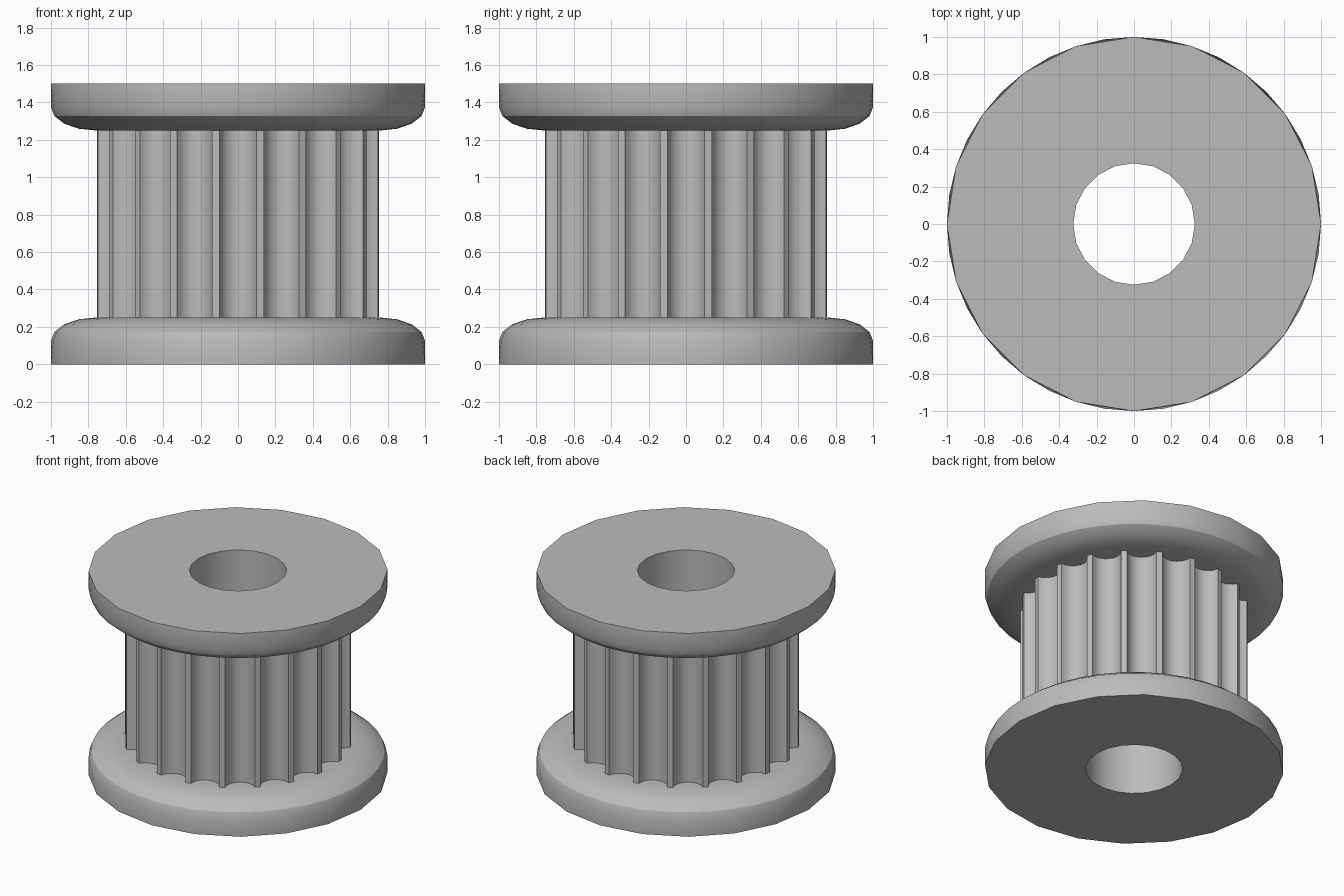
import bpy, bmesh
from math import sin, cos, pi, radians

if "Cube" in bpy.data.objects:
    bpy.data.objects.remove(bpy.data.objects["Cube"], do_unlink=True)

HEIGHT, FLANGE, BORE = 1.5, 0.25, 0.325
SIDES, TEETH = 20, 20

metal = bpy.data.materials.new("grey_metal")
metal.use_nodes = True
metal.diffuse_color = (0.5, 0.5, 0.5, 1)
metal.node_tree.nodes["Principled BSDF"].inputs["Base Color"].default_value = (0.5, 0.5, 0.5, 1)


def ring(bm, radius, z, n):
    return [bm.verts.new((radius * sin(2 * pi * i / n), -radius * cos(2 * pi * i / n), z))
            for i in range(n)]


def bridge(bm, low, high):
    n = len(low)
    for i in range(n):
        j = (i + 1) % n
        bm.faces.new((low[i], low[j], high[j], high[i]))


def finish(bm, name):
    mesh = bpy.data.meshes.new(name)
    bm.to_mesh(mesh)
    bm.free()
    mesh.materials.append(metal)
    obj = bpy.data.objects.new(name, mesh)
    bpy.context.collection.objects.link(obj)
    bpy.ops.object.select_all(action="DESELECT")
    obj.select_set(True)
    bpy.context.view_layer.objects.active = obj
    bpy.ops.object.shade_smooth_by_angle(angle=radians(30))
    return obj


# Flange: coarse outer face, finer rounded shoulder towards the teeth
def flange(name, flip):
    bm = bmesh.new()
    hole = ring(bm, BORE, 0, SIDES)
    rim = ring(bm, 1, 0, SIDES)
    bridge(bm, hole, rim)
    shoulder = ring(bm, 1, FLANGE / 2, SIDES * 2)
    for i in range(SIDES):
        j = (i + 1) % SIDES
        a, mid, b = shoulder[2 * i], shoulder[2 * i + 1], shoulder[2 * j]
        bm.faces.new((rim[i], mid, a))
        bm.faces.new((rim[i], rim[j], mid))
        bm.faces.new((rim[j], b, mid))
    for k in range(1, 5):
        t = k * pi / 8
        upper = ring(bm, 0.76 + 0.24 * cos(t), FLANGE / 2 * (1 + sin(t)), SIDES * 2)
        bridge(bm, shoulder, upper)
        shoulder = upper
    bridge(bm, shoulder, ring(bm, 0.64, FLANGE, SIDES * 2))
    if flip:
        for v in bm.verts:
            v.co.z = HEIGHT - v.co.z
        bmesh.ops.reverse_faces(bm, faces=bm.faces)
    return finish(bm, name)


flange("lower_flange", False)
flange("upper_flange", True)

# Toothed drum: narrow lands between rounded grooves
bm = bmesh.new()
points = []
land, depth, steps = 0.76, 0.09, 8
for tooth in range(TEETH):
    for k in range(steps + 1):
        t = pi * k / steps
        angle = 2 * pi * tooth / TEETH - radians(7.5) * cos(t)
        r = land - depth * sin(t)
        points.append((r * sin(angle), -r * cos(angle)))
low = [bm.verts.new((x, y, FLANGE)) for x, y in points]
high = [bm.verts.new((x, y, HEIGHT - FLANGE)) for x, y in points]
bridge(bm, low, high)
finish(bm, "toothed_drum")

# Through bore, facing inwards
bm = bmesh.new()
bridge(bm, ring(bm, BORE, HEIGHT, SIDES), ring(bm, BORE, 0, SIDES))
finish(bm, "bore_wall")
